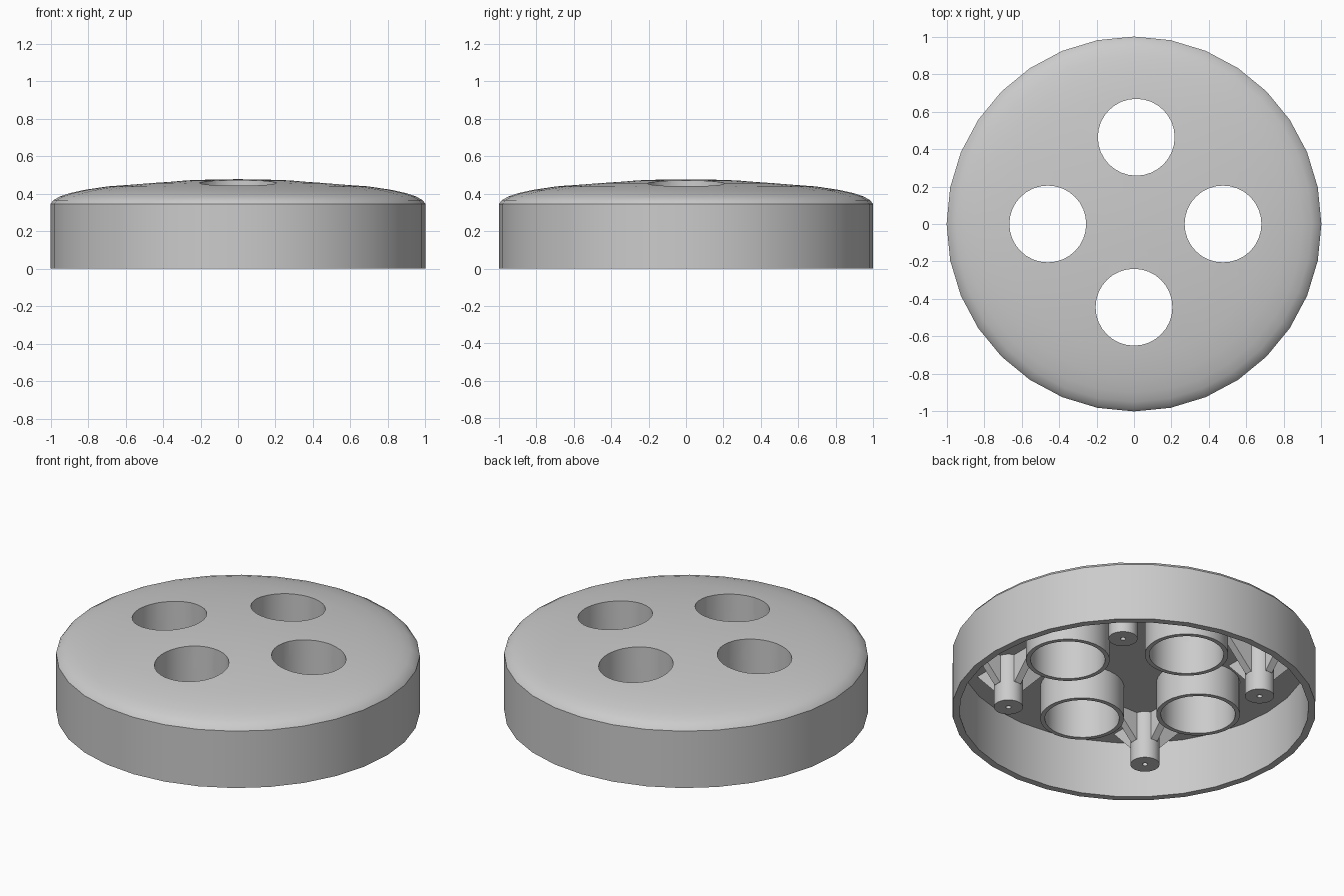
import bpy, bmesh, math
from mathutils import Vector

cube = bpy.data.objects.get("Cube")
if cube:
    bpy.data.objects.remove(cube, do_unlink=True)

grey = bpy.data.materials.new("light_grey")
grey.use_nodes = True
COLOUR = (0.6, 0.6, 0.6, 1)
grey.diffuse_color = COLOUR
grey.node_tree.nodes["Principled BSDF"].inputs["Base Color"].default_value = COLOUR

SIDES = 32
CEILING = 0.34
HOLE_R = 0.205
HOLES = {"right_hand": (-0.46, 0), "left_hand": (0.475, 0),
         "back": (0.012, 0.463), "front": (0, -0.444)}


def make_object(name, bm):
    bmesh.ops.remove_doubles(bm, verts=bm.verts, dist=1e-5)
    bmesh.ops.recalc_face_normals(bm, faces=bm.faces)
    mesh = bpy.data.meshes.new(name)
    bm.to_mesh(mesh)
    bm.free()
    mesh.materials.append(grey)
    ob = bpy.data.objects.new(name, mesh)
    bpy.context.collection.objects.link(ob)
    return ob


def lathe(bm, profile, centre=(0, 0), closed=False):
    """Spin an (r, z) profile around a vertical axis."""
    cx, cy = centre
    verts = [bm.verts.new((cx + r, cy, z)) for r, z in profile]
    pairs = list(zip(verts, verts[1:]))
    if closed:
        pairs.append((verts[-1], verts[0]))
    edges = [bm.edges.new(p) for p in pairs]
    bmesh.ops.spin(bm, geom=verts + edges, cent=(cx, cy, 0), axis=(0, 0, 1),
                   angle=math.tau, steps=SIDES, use_merge=True)


def smooth(ob):
    bpy.ops.object.select_all(action='DESELECT')
    ob.select_set(True)
    bpy.context.view_layer.objects.active = ob
    bpy.ops.object.shade_smooth_by_angle(angle=math.radians(30))


# Cap: skirt, domed top and flat ceiling
bm = bmesh.new()
lathe(bm, [(0, CEILING), (0.96, CEILING), (0.96, 0), (1, 0), (1, 0.345),
           (0.985, 0.365), (0.95, 0.385), (0.9, 0.402), (0.82, 0.42),
           (0.7, 0.438), (0.5, 0.457), (0.3, 0.47), (0.12, 0.476), (0, 0.477)])
cap = make_object("cap", bm)

# Four through holes
bm = bmesh.new()
for centre in HOLES.values():
    lathe(bm, [(0, 0.2), (HOLE_R, 0.2), (HOLE_R, 0.6), (0, 0.6)], centre)
cutter = make_object("hole_cutter", bm)
cutter.hide_render = True
cut = cap.modifiers.new("holes", 'BOOLEAN')
cut.operation = 'DIFFERENCE'
cut.solver = 'EXACT'
cut.object = cutter
bpy.context.view_layer.objects.active = cap
bpy.ops.object.modifier_apply(modifier=cut.name)
bpy.data.objects.remove(cutter, do_unlink=True)
smooth(cap)

# Tubes below the holes
for side, centre in HOLES.items():
    bm = bmesh.new()
    lathe(bm, [(HOLE_R, CEILING), (HOLE_R, 0.138), (0.23, 0.138), (0.23, CEILING)],
          centre, closed=True)
    smooth(make_object(side + "_tube", bm))

# Screw posts, each with four triangular ribs
POST_R, RIB_T = 0.08, 0.045
for sx in (-1, 1):
    for sy in (-1, 1):
        x, y = 0.49 * sx, 0.49 * sy
        label = ("left" if sx > 0 else "right") + ("_back" if sy > 0 else "_front")
        bm = bmesh.new()
        lathe(bm, [(0, 0.25), (0.015, 0.25), (0.015, 0.05), (POST_R, 0.05),
                   (POST_R, CEILING), (0, CEILING)], (x, y))
        smooth(make_object(label + "_post", bm))

        bm = bmesh.new()
        for k in range(4):
            out = Vector((math.cos(k * math.pi / 2), math.sin(k * math.pi / 2), 0))
            across = Vector((-out.y, out.x, 0)) * RIB_T
            outline = [(0.05, 0.17), (POST_R, 0.17), (0.24, CEILING), (0.05, CEILING)]
            face = bm.faces.new([bm.verts.new(Vector((x, y, z)) + out * r - across / 2)
                                 for r, z in outline])
            new = bmesh.ops.extrude_face_region(bm, geom=[face])["geom"]
            bmesh.ops.translate(bm, vec=across,
                                verts=[v for v in new if isinstance(v, bmesh.types.BMVert)])
        make_object(label + "_ribs", bm)
